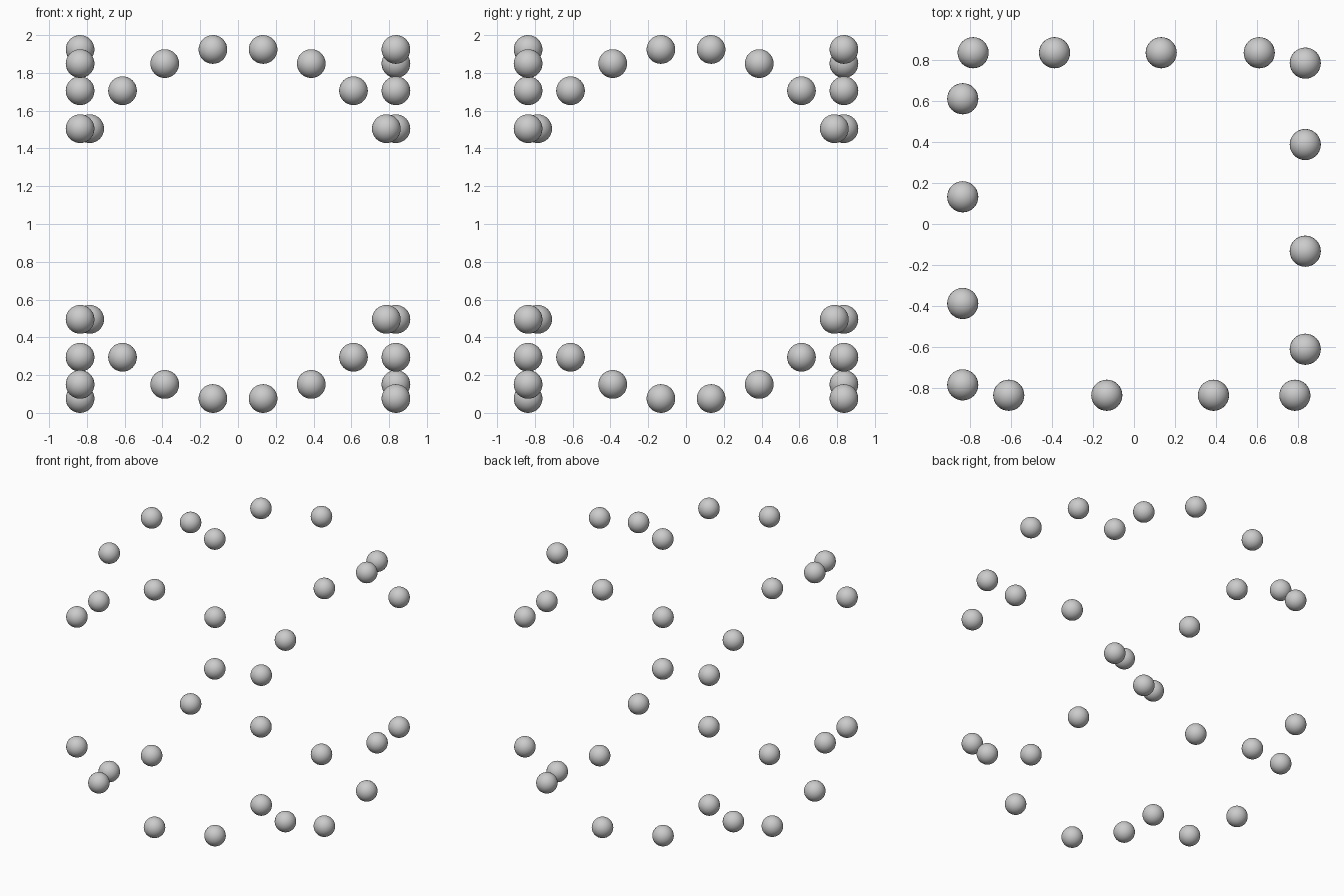
import bpy
from math import sin, cos, pi, radians
from mathutils import Matrix, Vector

if "Cube" in bpy.data.objects:
    bpy.data.objects.remove(bpy.data.objects["Cube"])

BALL_R = 0.076      # ball radius
RING_R = 0.9335     # radius of each upright ring of balls
OFFSET = 0.836      # distance of each ring from the centre
COUNT = 11          # balls per full ring

# One shared smooth ball mesh
bpy.ops.mesh.primitive_uv_sphere_add(segments=32, ring_count=16, radius=BALL_R)
first = bpy.context.object
bpy.ops.object.shade_smooth()
mesh = first.data
mesh.name = "bearing_ball"
bpy.data.objects.remove(first)


def add_ball(name, location):
    ball = bpy.data.objects.new(name, mesh)
    ball.location = location
    bpy.context.collection.objects.link(ball)


# Four upright rings, one per side; places near the corners stay empty
for side, label in enumerate(("front", "right", "back", "left")):
    turn = Matrix.Rotation(side * pi / 2, 3, 'Z')
    for i in range(COUNT):
        a = pi / 2 + i * 2 * pi / COUNT
        x, z = RING_R * sin(a), RING_R * cos(a)
        if abs(x) > OFFSET:
            continue
        pos = turn @ Vector((x, -OFFSET, z))
        add_ball(f"{label}_ball_{i}", pos + Vector((0, 0, 1)))
